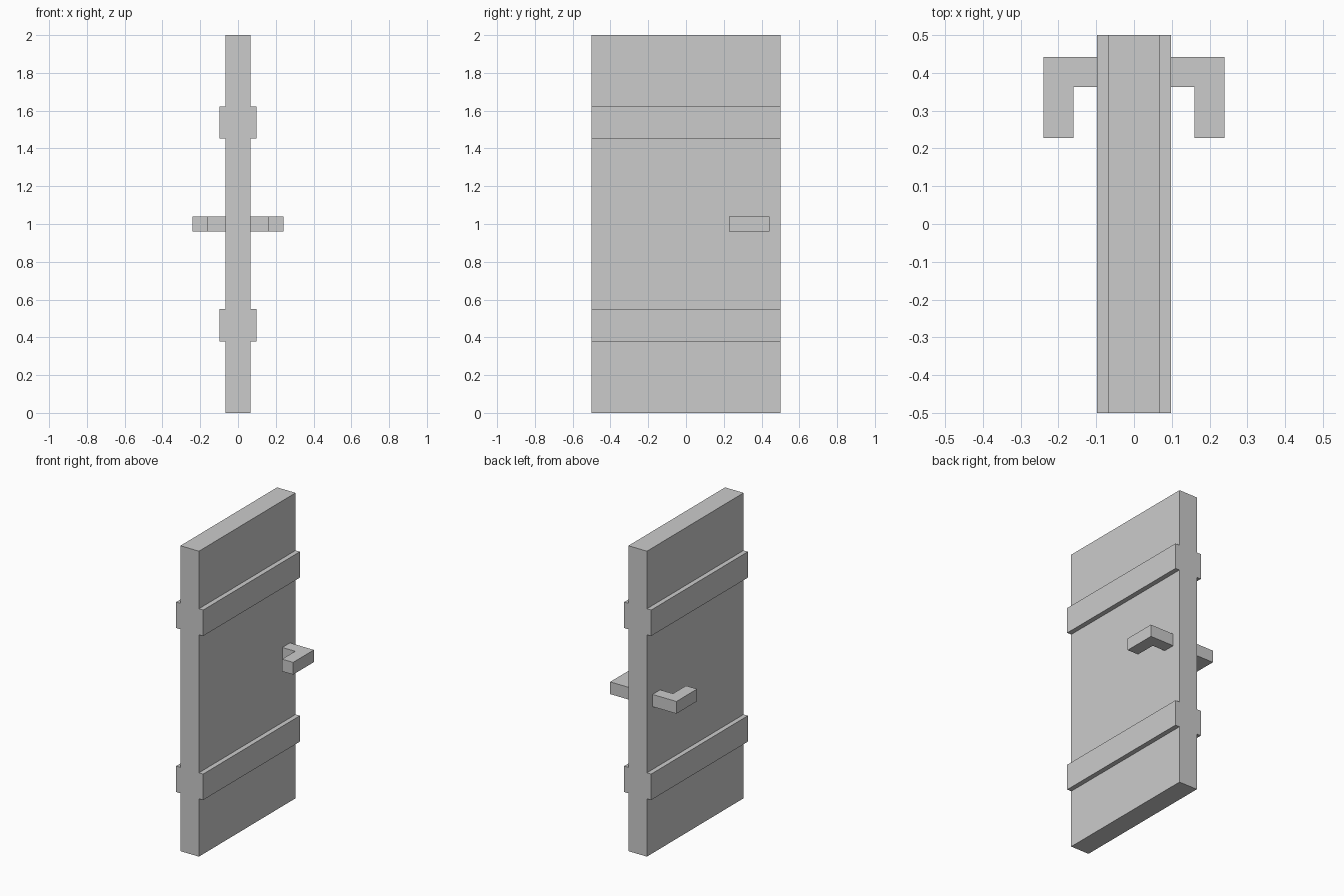
import bpy, bmesh
from mathutils import Vector

if "Cube" in bpy.data.objects:
    bpy.data.objects.remove(bpy.data.objects["Cube"])


def prism(name, outline, depth):
    """Extrude a closed 3D outline along a depth vector into a flat-faced solid."""
    bm = bmesh.new()
    face = bm.faces.new([bm.verts.new(p) for p in outline])
    ext = bmesh.ops.extrude_face_region(bm, geom=[face], use_keep_orig=True)
    verts = [v for v in ext["geom"] if isinstance(v, bmesh.types.BMVert)]
    bmesh.ops.translate(bm, verts=verts, vec=Vector(depth))
    bmesh.ops.recalc_face_normals(bm, faces=bm.faces)
    mesh = bpy.data.meshes.new(name)
    bm.to_mesh(mesh)
    bm.free()
    obj = bpy.data.objects.new(name, mesh)
    bpy.context.collection.objects.link(obj)
    return obj


SLAB, BATTEN = 0.067, 0.098  # half thicknesses

# Door slab with two raised battens on each side, as one stepped profile
side = [(SLAB, 0)]
for low, high in ((0.379, 0.549), (1.453, 1.623)):
    side += [(SLAB, low), (BATTEN, low), (BATTEN, high), (SLAB, high)]
side.append((SLAB, 2))
profile = side + [(-x, z) for x, z in reversed(side)]
prism("door_panel", [(x, -0.5, z) for x, z in profile], (0, 1, 0))

# L-shaped lever handle on each face
lever = [(SLAB, 0.442), (0.24, 0.442), (0.24, 0.228),
         (0.16, 0.228), (0.16, 0.363), (SLAB, 0.363)]
for name, s in (("handle_right", 1), ("handle_left", -1)):
    prism(name, [(s * x, y, 0.96) for x, y in lever], (0, 0, 0.08))
